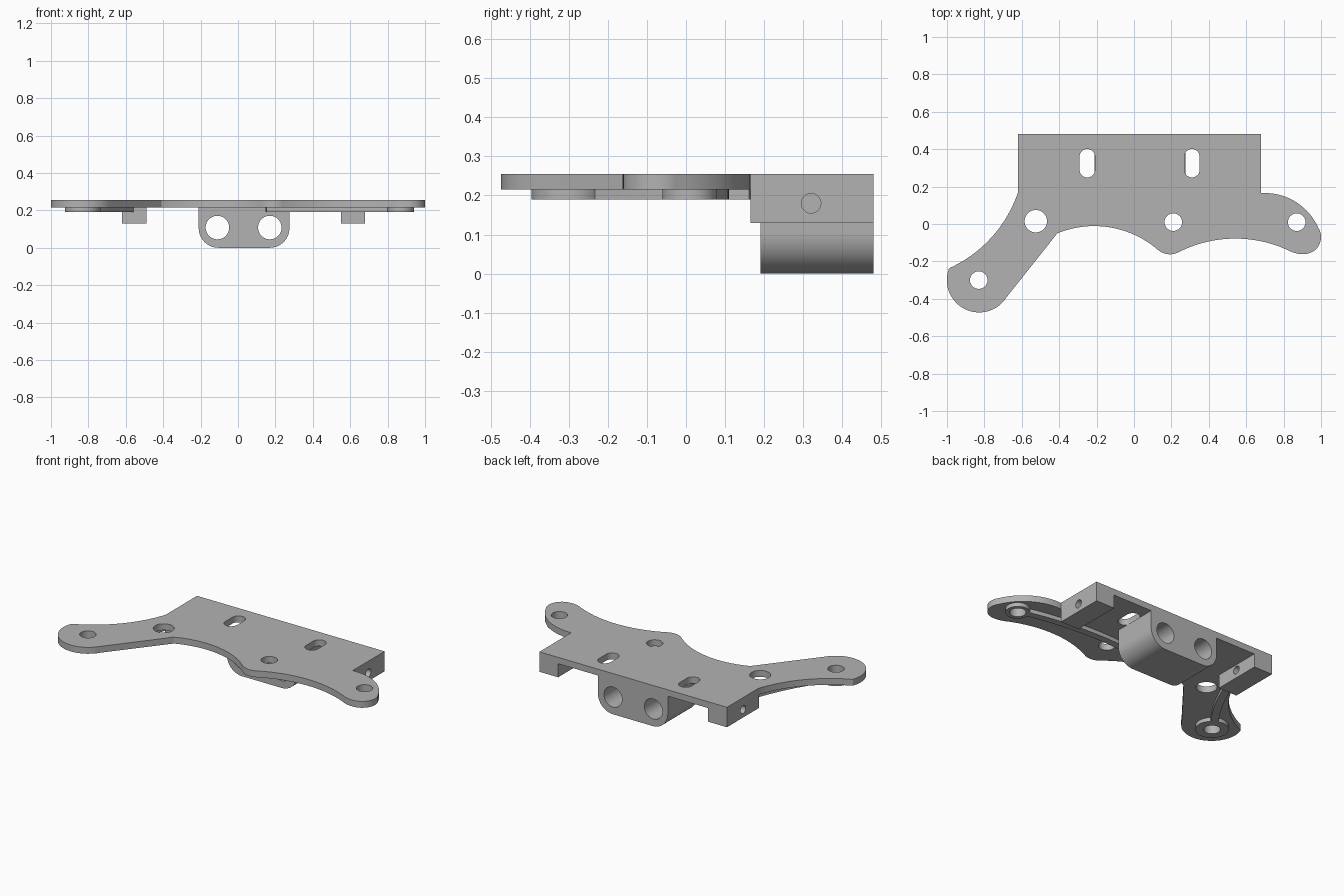
import bpy, bmesh, math
from mathutils import Vector

cube = bpy.data.objects.get("Cube")
if cube:
    bpy.data.objects.remove(cube, do_unlink=True)

grey = bpy.data.materials.new("plain grey")
grey.use_nodes = True
colour = (0.45, 0.45, 0.45, 1)
grey.diffuse_color = colour
grey.node_tree.nodes["Principled BSDF"].inputs["Base Color"].default_value = colour


def arc(a, m, b, n=20):
    """Points on the circular arc from a through m to b."""
    a, m, b = Vector(a), Vector(m), Vector(b)
    p, q = m - a, b - a
    d = 2 * p.cross(q)
    c = a + Vector((q.y * p.length_squared - p.y * q.length_squared,
                    p.x * q.length_squared - q.x * p.length_squared)) / d
    r = (a - c).length
    start = math.atan2(a.y - c.y, a.x - c.x)
    end = math.atan2(b.y - c.y, b.x - c.x)
    sweep = (end - start) % math.tau
    if d < 0:
        sweep -= math.tau
    return [(c.x + r * math.cos(start + sweep * i / n),
             c.y + r * math.sin(start + sweep * i / n)) for i in range(n + 1)]


def slot(x, y, r, half=0, n=40):
    """Circle, or a slot stretched along the second axis."""
    pts = []
    for i in range(n):
        t = math.tau * (i + 0.5) / n
        s = math.sin(t)
        pts.append((x + r * math.cos(t), y + r * s + math.copysign(half, s)))
    return pts


def box(u0, u1, v0, v1):
    return [(u0, v0), (u1, v0), (u1, v1), (u0, v1)]


def strip(path, width):
    """Closed outline of constant width around an open path."""
    left, right = [], []
    for i, p in enumerate(path):
        t = Vector(path[min(i + 1, len(path) - 1)]) - Vector(path[max(i - 1, 0)])
        nrm = Vector((-t.y, t.x)).normalized() * width / 2
        left.append(tuple(Vector(p) + nrm))
        right.append(tuple(Vector(p) - nrm))
    return left + right[::-1]


def solid(name, outline, holes, low, high, axis="z"):
    """Extrude an outline with holes along the given axis."""
    curve = bpy.data.curves.new(name, "CURVE")
    curve.dimensions = "2D"
    curve.fill_mode = "BOTH"
    curve.extrude = (high - low) / 2
    for loop in [outline] + holes:
        sp = curve.splines.new("POLY")
        sp.points.add(len(loop) - 1)
        for pt, (u, v) in zip(sp.points, loop):
            pt.co = (u, v, 0, 1)
        sp.use_cyclic_u = True
    temp = bpy.data.objects.new(name + "_curve", curve)
    bpy.context.collection.objects.link(temp)
    deps = bpy.context.evaluated_depsgraph_get()
    mesh = bpy.data.meshes.new_from_object(temp.evaluated_get(deps))
    bpy.data.objects.remove(temp, do_unlink=True)
    bm = bmesh.new()
    bm.from_mesh(mesh)
    bmesh.ops.remove_doubles(bm, verts=bm.verts, dist=0.0002)
    for vert in bm.verts:
        u, v, w = vert.co
        w += (low + high) / 2
        vert.co = {"z": (u, v, w), "y": (u, w, v), "x": (w, u, v)}[axis]
    bmesh.ops.recalc_face_normals(bm, faces=bm.faces)
    bm.to_mesh(mesh)
    bm.free()
    mesh.materials.clear()
    mesh.materials.append(grey)
    obj = bpy.data.objects.new(name, mesh)
    bpy.context.collection.objects.link(obj)
    bpy.ops.object.select_all(action="DESELECT")
    obj.select_set(True)
    bpy.context.view_layer.objects.active = obj
    bpy.ops.object.shade_smooth_by_angle(angle=math.radians(25))
    return obj


UNDER, TOP, RIB = 0.215, 0.255, 0.19
right_hole, left_hole = (-0.83, -0.3), (0.87, 0.01)

# Flat mounting plate with scalloped front edge and two arms
outline = [(-0.62, 0.48), (0.68, 0.48)]
for a, m, b in [
    ((0.68, 0.165), (0.87, 0.115), (0.985, -0.02)),
    ((0.988, -0.025), (0.985, -0.12), (0.9, -0.16)),
    ((0.89, -0.161), (0.86, -0.155), (0.82, -0.138)),
    ((0.81, -0.134), (0.55, -0.078), (0.25, -0.145)),
    ((0.24, -0.15), (0.19, -0.162), (0.14, -0.147)),
    ((0.13, -0.14), (-0.15, -0.015), (-0.41, -0.05)),
    ((-0.68, -0.39), (-0.83, -0.473), (-0.99, -0.24)),
    ((-0.985, -0.235), (-0.765, -0.075), (-0.62, 0.17)),
]:
    outline += arc(a, m, b)
solid("mounting_plate", outline, [
    slot(-0.25, 0.325, 0.041, 0.035), slot(0.31, 0.325, 0.041, 0.035),
    slot(-0.525, 0.015, 0.06), slot(0.21, 0.01, 0.047),
    slot(*left_hole, 0.047), slot(*right_hole, 0.047)], UNDER, TOP)

# Side lugs with cross holes
for name, x in (("right_lug", -0.62), ("left_lug", 0.55)):
    solid(name, box(0.165, 0.48, 0.13, UNDER), [slot(0.32, 0.18, 0.025)],
          x, x + 0.13, "x")

# Central twin-bore block with rounded lower corners
k = 0.105 * (1 - math.sqrt(0.5))
block = [(0.275, UNDER), (-0.21, UNDER)]
block += arc((-0.21, 0.105), (-0.21 + k, k), (-0.105, 0))
block += arc((0.17, 0), (0.275 - k, k), (0.275, 0.105))
solid("bore_block", block, [slot(-0.11, 0.108, 0.063), slot(0.17, 0.108, 0.063)],
      0.19, 0.48, "y")

# Raised rings under the arm holes
solid("right_boss", slot(*right_hole, 0.095), [slot(*right_hole, 0.047)], RIB, UNDER)
solid("left_boss", slot(*left_hole, 0.07), [slot(*left_hole, 0.047)], RIB, UNDER)

# Curved stiffening ribs under the arms
solid("right_rib", strip(arc((-0.79, -0.23), (-0.68, -0.06), (-0.58, 0.168)), 0.045),
      [], RIB, UNDER)
solid("left_rib", strip(arc((0.815, 0.03), (0.5, 0.08), (0.15, 0.08)), 0.045),
      [], RIB, UNDER)
